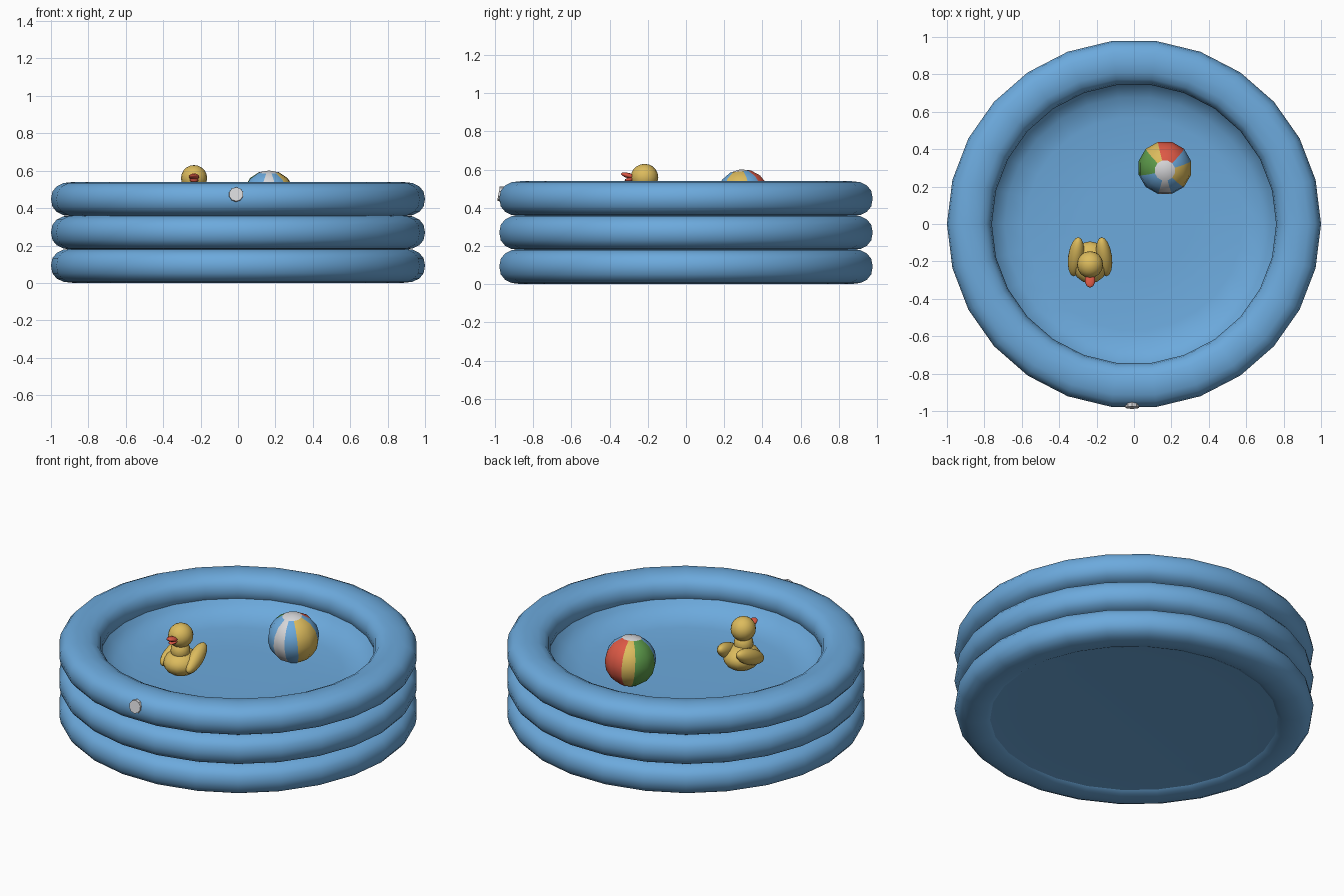
import bpy, bmesh, math
from mathutils import Matrix, Vector

if "Cube" in bpy.data.objects:
    bpy.data.objects.remove(bpy.data.objects["Cube"])


def mat(name, col):
    m = bpy.data.materials.new(name)
    m.diffuse_color = (*col, 1)
    m.use_nodes = True
    m.node_tree.nodes["Principled BSDF"].inputs["Base Color"].default_value = m.diffuse_color
    return m


BLUE = mat("pool_blue", (0.15, 0.40, 0.72))
YELLOW = mat("yellow", (0.72, 0.50, 0.11))
RED = mat("red", (0.72, 0.10, 0.06))
GREEN = mat("green", (0.11, 0.33, 0.07))
WHITE = mat("white", (0.68, 0.68, 0.70))


def finish(bm, name, mats, smooth=True):
    bmesh.ops.recalc_face_normals(bm, faces=bm.faces[:])
    me = bpy.data.meshes.new(name)
    for f in bm.faces:
        f.smooth = smooth
    bm.to_mesh(me)
    bm.free()
    for m in mats:
        me.materials.append(m)
    ob = bpy.data.objects.new(name, me)
    bpy.context.collection.objects.link(ob)
    return ob


def revolve(name, profile, closed, m, n=26):
    """Spin (radius, z) points round z; radius 0 becomes a pole."""
    bm = bmesh.new()
    rows = []
    for r, z in profile:
        if r == 0:
            v = bm.verts.new((0, 0, z))
            rows.append([v] * n)
        else:
            rows.append([bm.verts.new((r * math.cos(2 * math.pi * i / n),
                                       0.985 * r * math.sin(2 * math.pi * i / n), z))
                         for i in range(n)])
    pairs = list(zip(rows, rows[1:]))
    if closed:
        pairs.append((rows[-1], rows[0]))
    for a, b in pairs:
        for i in range(n):
            j = (i + 1) % n
            bm.faces.new(list(dict.fromkeys([a[i], a[j], b[j], b[i]])))
    return finish(bm, name, [m])


def blob(name, loc, scale, m, rot=(0, 0, 0), seg=16, rings=10):
    bm = bmesh.new()
    bmesh.ops.create_uvsphere(bm, u_segments=seg, v_segments=rings, radius=1)
    ob = finish(bm, name, [m])
    ob.location, ob.scale, ob.rotation_euler = loc, scale, rot
    return ob


# three stacked inflated rings with a slightly squared cross-section
def tube(zc):
    pts = []
    for k in range(16):
        t = 2 * math.pi * k / 16
        c, s = math.cos(t), math.sin(t)
        pts.append((0.88 + 0.12 * math.copysign(abs(c) ** 0.85, c),
                    zc + 0.092 * math.copysign(abs(s) ** 0.85, s)))
    return pts


for name, zc in (("lower_ring", 0.092), ("middle_ring", 0.27), ("upper_ring", 0.448)):
    revolve(name, tube(zc), True, BLUE)

# dished inner surface and base sheet
revolve("inner_surface", [(0.78, 0.43), (0.75, 0.385), (0.69, 0.34), (0.58, 0.32),
                          (0.3, 0.315), (0, 0.315)], False, BLUE)
revolve("base_sheet", [(0.87, 0.012), (0.78, 0.02), (0.6, 0.025), (0, 0.025)], False, BLUE)

# valve cap on the front of the upper ring
bm = bmesh.new()
bmesh.ops.create_cone(bm, cap_ends=True, segments=10, radius1=0.042, radius2=0.038, depth=0.03,
                      matrix=Matrix.Rotation(math.radians(80), 4, 'X'))
valve = finish(bm, "valve_cap", [WHITE], False)
valve.location = (-0.01, -0.967, 0.472)

# beach ball: colour panels by direction, white top cap, red bottom cap
bm = bmesh.new()
bmesh.ops.create_uvsphere(bm, u_segments=12, v_segments=8, radius=0.145,
                          matrix=Matrix.Rotation(math.radians(15), 4, 'Z'))
palette = [WHITE, RED, BLUE, YELLOW, GREEN]
panels = [3, 2, 1, 1, 3, 4, 4, 2, 2, 0, 2, 3]
for f in bm.faces:
    c = f.calc_center_median()
    k = round(math.degrees(math.atan2(c.y, c.x)) / 30) % 12
    f.material_index = 0 if c.z > 0.125 else 1 if c.z < -0.125 else panels[k]
ball = finish(bm, "beach_ball", palette)
ball.location = (0.165, 0.30, 0.457)
ball.rotation_euler = (math.radians(6), 0, 0)

# toy duck facing the front
dx, dy = -0.235, -0.2
blob("duck_body", (dx, dy - 0.005, 0.395), (0.10, 0.112, 0.075), YELLOW)
blob("duck_neck", (dx, dy - 0.02, 0.47), (0.055, 0.055, 0.06), YELLOW)
blob("duck_head", (dx, dy - 0.017, 0.56), (0.07, 0.072, 0.07), YELLOW)
for side, s in (("left", -1), ("right", 1)):
    blob("duck_%s_wing" % side, (dx + s * 0.075, dy + 0.025, 0.425), (0.042, 0.115, 0.046),
         YELLOW, (math.radians(24), 0, math.radians(s * 8)))
blob("duck_upper_beak", (dx, dy - 0.1, 0.568), (0.028, 0.042, 0.014), RED,
     (math.radians(-15), 0, 0), 10, 6)
blob("duck_lower_beak", (dx, dy - 0.088, 0.55), (0.024, 0.034, 0.011), RED,
     (math.radians(10), 0, 0), 10, 6)
